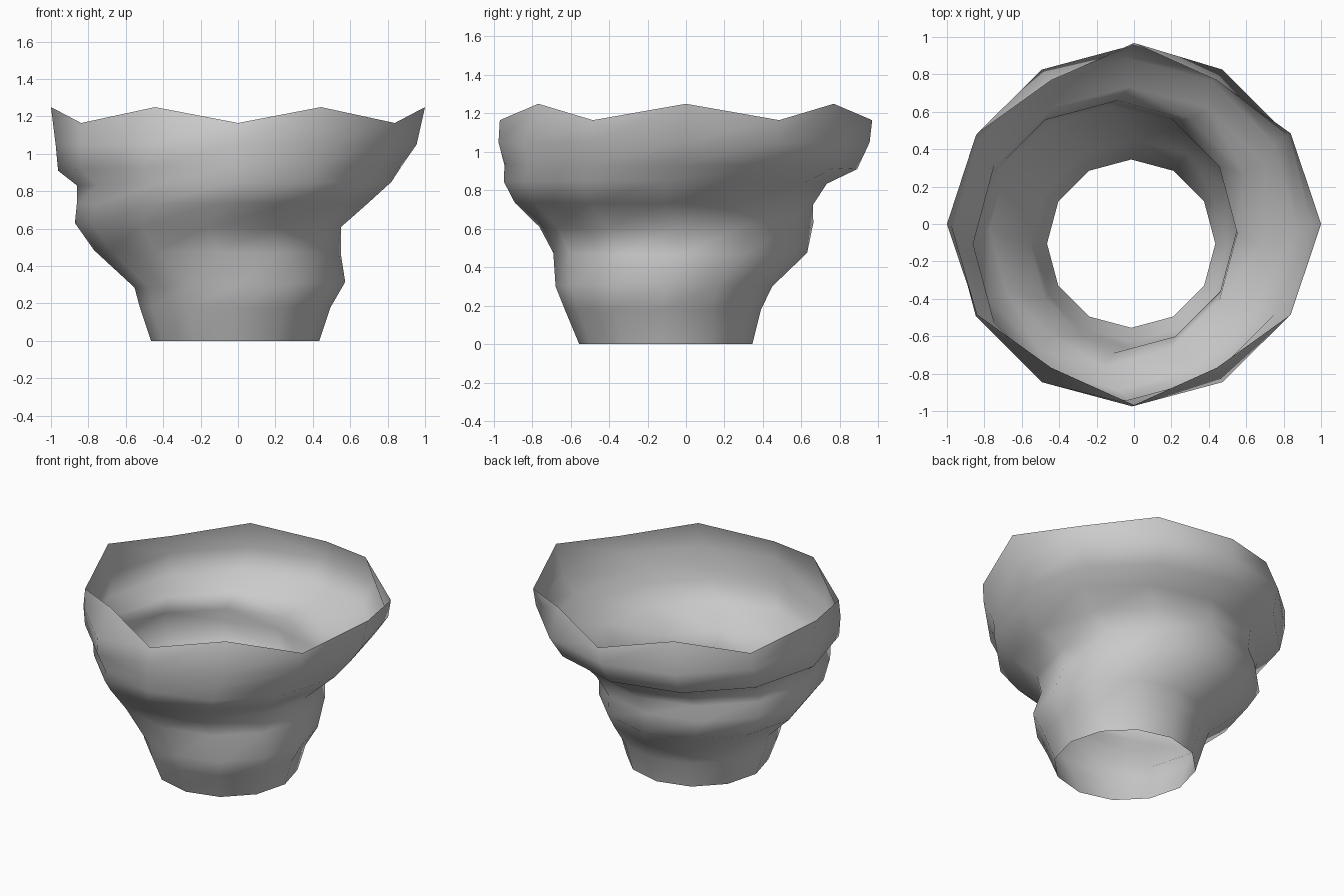
import bpy, bmesh
from math import sin, cos, tau

if "Cube" in bpy.data.objects:
    bpy.data.objects.remove(bpy.data.objects["Cube"])

SIDES = 12
# Swaying rings: height, centre x, centre y, radius, tilt along x, tilt along y
RINGS = [
    (0.00, -0.015, -0.105, 0.450, 0, 0),
    (0.18, -0.015, -0.120, 0.510, 0, 0),
    (0.30, 0.010, -0.115, 0.563, 0.015, 0),
    (0.475, -0.110, -0.030, 0.660, -0.01, 0),
    (0.62, -0.160, -0.050, 0.712, -0.01, 0.01),
    (0.73, -0.087, -0.115, 0.775, 0, -0.005),
    (0.84, -0.020, -0.107, 0.840, 0.01, -0.005),
    (0.92, -0.045, -0.027, 0.917, 0.01, -0.01),
    (1.05, -0.010, -0.010, 0.965, 0, 0),
]

bm = bmesh.new()
loops = []
for z, cx, cy, r, tx, ty in RINGS:
    loop = []
    for i in range(SIDES):
        c, s = cos(tau * i / SIDES), sin(tau * i / SIDES)
        loop.append(bm.verts.new((cx + r * c, cy + r * s, z + tx * c + ty * s)))
    loops.append(loop)

# Zigzag rim: alternating peaks and dips
rim = []
for i in range(SIDES):
    a = tau * i / SIDES
    if i % 2:
        r, z = 0.968, 1.165
    else:
        r, z = (1.0 if i % 6 == 0 else 0.887), 1.25
    rim.append(bm.verts.new((r * cos(a), r * sin(a), z)))
loops.append(rim)

# Open wall joining the rings
for lo, hi in zip(loops, loops[1:]):
    for i in range(SIDES):
        j = (i + 1) % SIDES
        bm.faces.new((lo[i], lo[j], hi[j], hi[i])).smooth = True

mesh = bpy.data.meshes.new("flared_tube")
bm.to_mesh(mesh)
bm.free()
bpy.context.collection.objects.link(bpy.data.objects.new("flared_tube", mesh))
